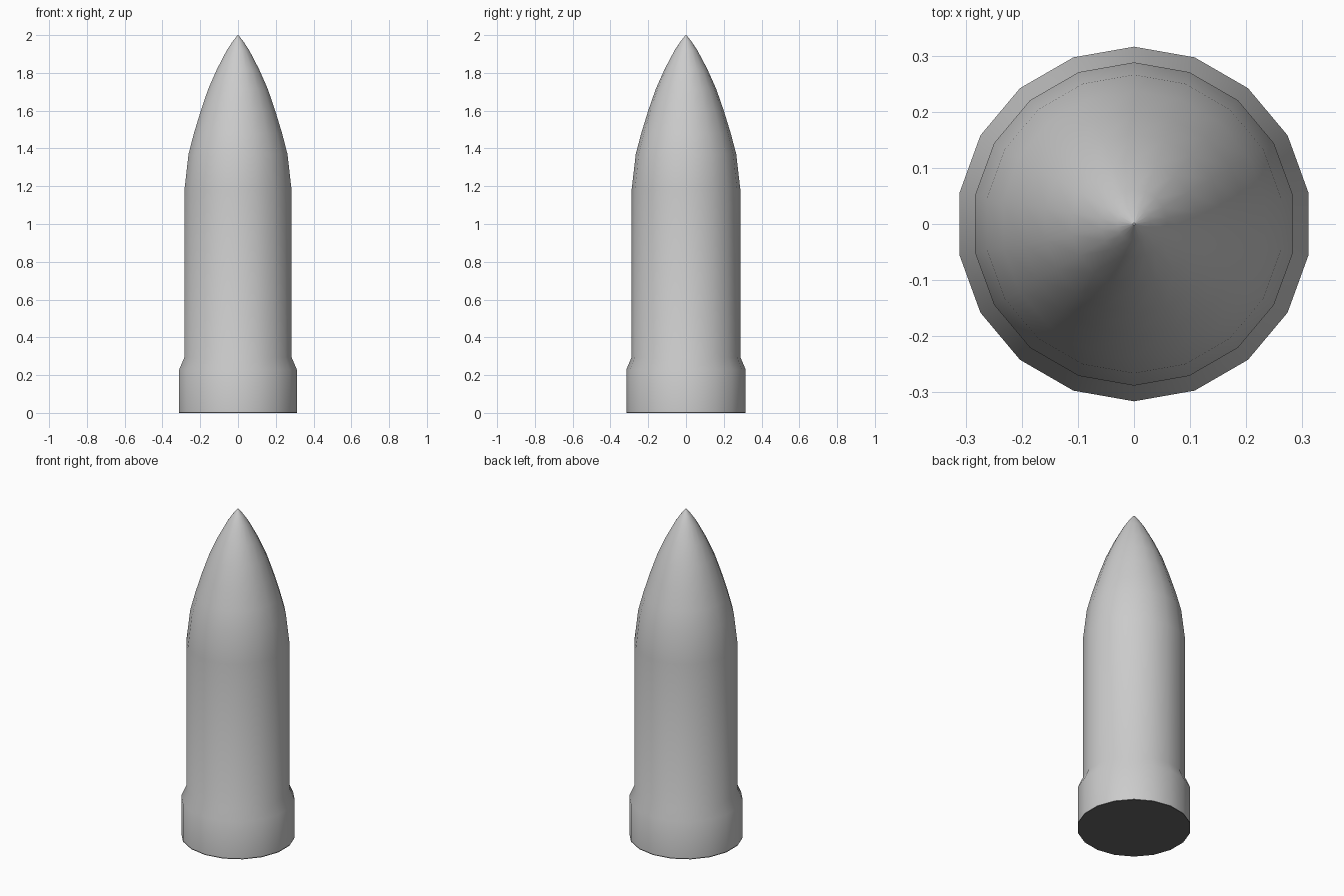
import bpy
import bmesh
from math import radians
from mathutils import Vector

SIDES = 18
LIP = 0.006

cube = bpy.data.objects.get("Cube")
if cube:
    bpy.data.objects.remove(cube, do_unlink=True)


def make_material(name, value):
    mat = bpy.data.materials.new(name)
    mat.use_nodes = True
    colour = (value, value, value, 1)
    mat.diffuse_color = colour
    mat.node_tree.nodes["Principled BSDF"].inputs["Base Color"].default_value = colour
    return mat


def lathe(name, outline, material):
    """Spin a (radius, height) outline around z, with a corner facing the back."""
    bm = bmesh.new()
    verts = [bm.verts.new((0, r, z)) for r, z in outline]
    edges = [bm.edges.new(pair) for pair in zip(verts, verts[1:])]
    bmesh.ops.spin(bm, geom=verts + edges, cent=(0, 0, 0), axis=Vector((0, 0, 1)),
                   angle=radians(360), steps=SIDES, use_merge=False)
    bmesh.ops.remove_doubles(bm, verts=bm.verts, dist=0.0003)
    bmesh.ops.recalc_face_normals(bm, faces=bm.faces)
    mesh = bpy.data.meshes.new(name)
    bm.to_mesh(mesh)
    bm.free()
    mesh.materials.append(material)
    obj = bpy.data.objects.new(name, mesh)
    bpy.context.collection.objects.link(obj)
    bpy.ops.object.select_all(action='DESELECT')
    bpy.context.view_layer.objects.active = obj
    obj.select_set(True)
    bpy.ops.object.shade_smooth_by_angle(angle=radians(40))


# Collar, straight body and pointed nose; the open bottom sits on the base plate
lathe("bullet", [(0.316, LIP), (0.316, 0.23), (0.288, 0.295), (0.288, 1.18),
                 (0.266, 1.37), (0.237, 1.48), (0.2, 1.6), (0.16, 1.715),
                 (0.113, 1.82), (0.06, 1.92), (0.03, 1.965), (0.002, 2), (0, 2)],
      make_material("light grey metal", 0.6))

# Thin dark plate closing the bottom
lathe("base_plate", [(0, 0), (0.316, 0), (0.316, LIP), (0, LIP)],
      make_material("dark grey metal", 0.13))
